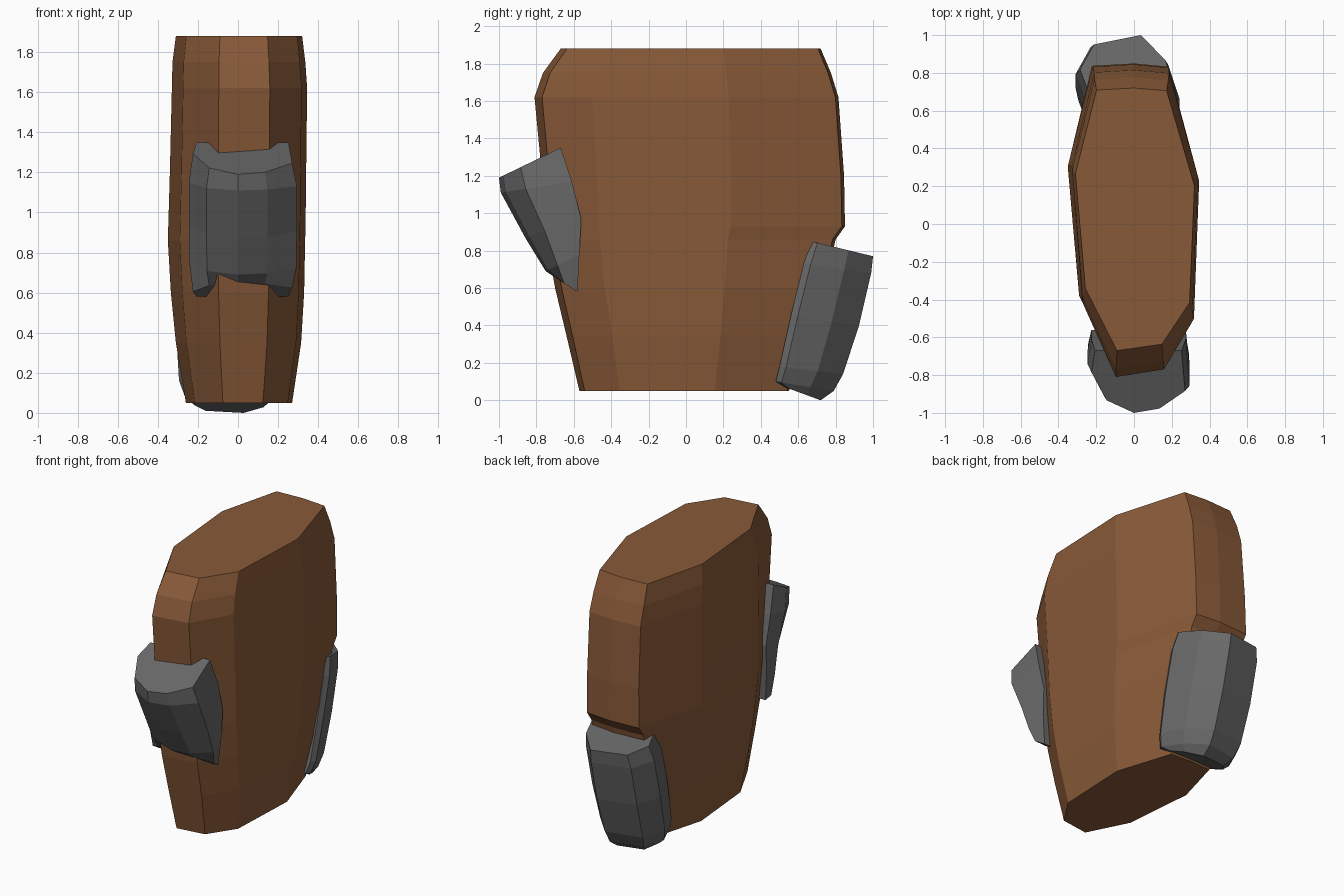
import bpy, bmesh


def material(name, rgb):
    m = bpy.data.materials.new(name)
    m.diffuse_color = (*rgb, 1)
    return m


def loft(name, rings, mat):
    """Skin a stack of equal-sized point rings and cap both ends."""
    bm = bmesh.new()
    loops = [[bm.verts.new(p) for p in ring] for ring in rings]
    n = len(loops[0])
    for a, b in zip(loops, loops[1:]):
        for i in range(n):
            j = (i + 1) % n
            bm.faces.new((a[i], a[j], b[j], b[i]))
    bm.faces.new(loops[0])
    bm.faces.new(loops[-1])
    bmesh.ops.recalc_face_normals(bm, faces=bm.faces)
    me = bpy.data.meshes.new(name)
    bm.to_mesh(me)
    bm.free()
    me.materials.append(mat)
    ob = bpy.data.objects.new(name, me)
    bpy.context.collection.objects.link(ob)
    return ob


brown = material("brown rock", (0.25, 0.102, 0.04))
grey = material("grey stone", (0.138, 0.138, 0.138))

# Main slab: faceted outline (x fraction, y fraction) resized at each height
outline = [(-0.64, 0.985), (0.0, 1.0), (0.54, 0.98), (1.0, 0.28), (0.92, -0.62),
           (0.46, -0.95), (-0.29, -1.0), (-0.83, -0.51), (-1.0, 0.37)]
# height, left, right, front, back
levels = [(0.05, 0.26, 0.27, 0.57, 0.55), (0.35, 0.31, 0.315, 0.64, 0.66),
          (0.60, 0.335, 0.33, 0.70, 0.74), (0.86, 0.35, 0.335, 0.745, 0.80),
          (0.93, 0.348, 0.337, 0.75, 0.85), (1.20, 0.34, 0.34, 0.77, 0.845),
          (1.62, 0.33, 0.345, 0.81, 0.815), (1.75, 0.327, 0.336, 0.765, 0.775),
          (1.88, 0.31, 0.32, 0.67, 0.72)]
loft("rock_body", [[(x * (r if x > 0 else l), y * (b if y > 0 else f), z)
                    for x, y in outline] for z, l, r, f, b in levels], brown)


def stone(name, profile, sections):
    """Profile is (x, depth); each section runs from inner to outer (y, z)."""
    rings = []
    for y0, z0, y1, z1, s in sections:
        rings.append([(x * s, y0 + (y1 - y0) * d, z0 + (z1 - z0) * d)
                      for x, d in profile])
    loft(name, rings, grey)


# Leaning stone on the front
stone("front_stone",
      [(-0.23, 0), (-0.25, 0.35), (-0.16, 0.8), (0.0, 1), (0.15, 0.93),
       (0.30, 0.65), (0.28, 0)],
      [(-0.67, 1.35, -1.0, 1.19, 0.9), (-0.61, 1.17, -0.99, 1.11, 0.98),
       (-0.56, 0.97, -0.86, 0.87, 0.98), (-0.57, 0.78, -0.75, 0.69, 0.97),
       (-0.58, 0.58, -0.69, 0.65, 0.9)])

# Leaning stone at the back foot
stone("back_stone",
      [(-0.25, 0), (-0.31, 0.45), (-0.23, 0.85), (0.04, 1), (0.18, 0.6),
       (0.24, 0.1), (0.22, 0)],
      [(0.67, 0.85, 1.0, 0.77, 0.92), (0.63, 0.73, 0.99, 0.68, 1.0),
       (0.56, 0.45, 0.925, 0.40, 1.0), (0.50, 0.18, 0.84, 0.14, 0.95),
       (0.48, 0.10, 0.79, 0.05, 0.85), (0.53, 0.07, 0.72, 0.0, 0.7)])
